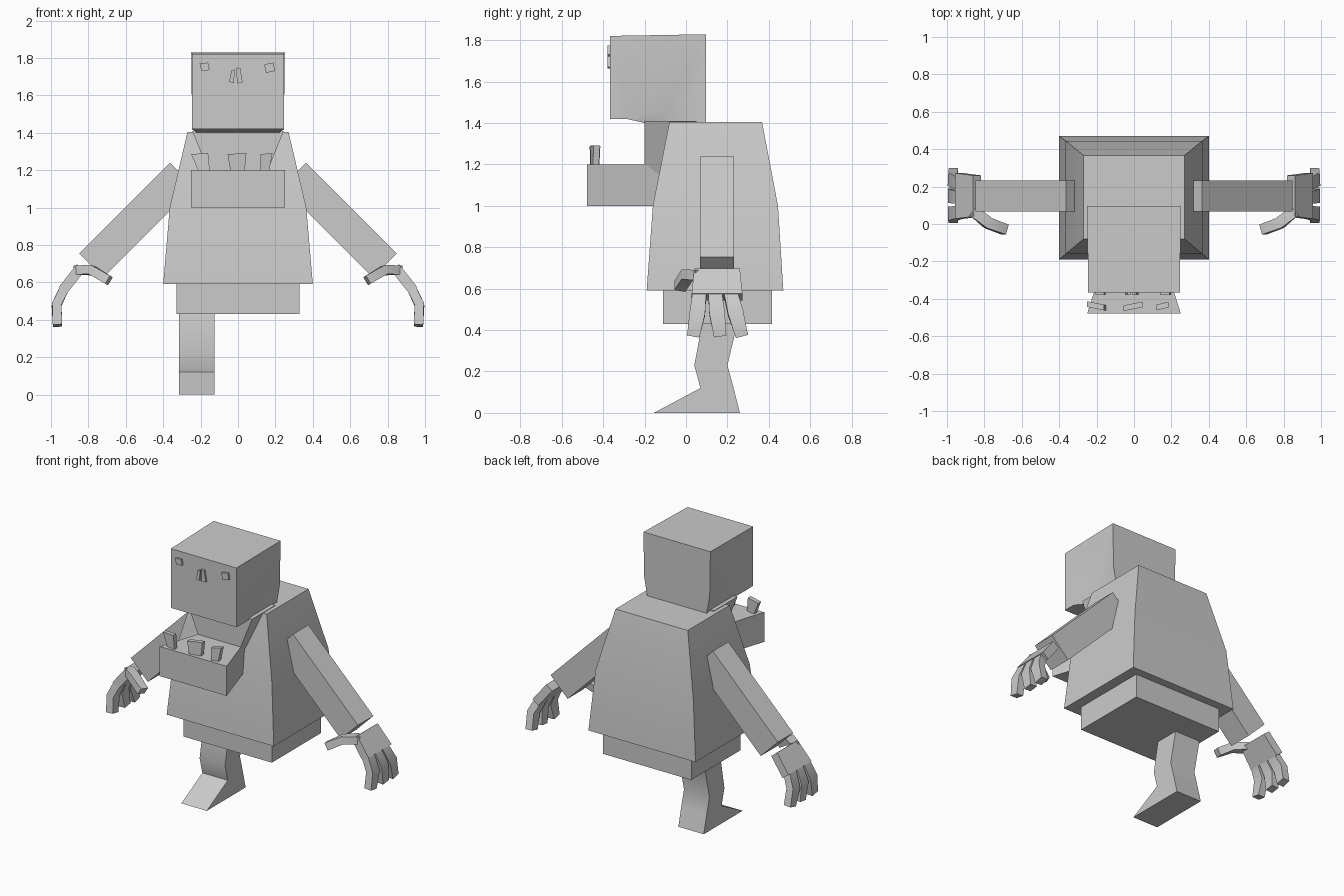
import bpy, bmesh, math
from mathutils import Vector

if "Cube" in bpy.data.objects:
    bpy.data.objects.remove(bpy.data.objects["Cube"])

grey = bpy.data.materials.new("plain grey")
grey.diffuse_color = (0.6, 0.6, 0.6, 1)
grey.use_nodes = True
grey.node_tree.nodes["Principled BSDF"].inputs["Base Color"].default_value = grey.diffuse_color


def make(name, verts, faces, angle=30):
    """Mesh object with outward normals and angle-limited smoothing."""
    bm = bmesh.new()
    vs = [bm.verts.new(v) for v in verts]
    for f in faces:
        bm.faces.new([vs[i] for i in f])
    bmesh.ops.recalc_face_normals(bm, faces=bm.faces)
    me = bpy.data.meshes.new(name)
    bm.to_mesh(me)
    bm.free()
    me.materials.append(grey)
    ob = bpy.data.objects.new(name, me)
    bpy.context.collection.objects.link(ob)
    bpy.ops.object.select_all(action='DESELECT')
    ob.select_set(True)
    bpy.context.view_layer.objects.active = ob
    bpy.ops.object.shade_smooth_by_angle(angle=math.radians(angle))
    return ob


def loft(name, rings, angle=30):
    """Skin a list of equal rings and cap both ends."""
    n = len(rings[0])
    verts = [p for r in rings for p in r]
    faces = [list(range(n)), list(range(len(verts) - n, len(verts)))]
    for k in range(len(rings) - 1):
        for i in range(n):
            j = (i + 1) % n
            faces.append([k*n + i, k*n + j, k*n + n + j, k*n + n + i])
    return make(name, verts, faces, angle)


def rect(hx, y0, y1, z):
    return [(-hx, y0, z), (hx, y0, z), (hx, y1, z), (-hx, y1, z)]


def limb(name, path, widths, thick, side):
    """Rectangular bar along a path, mirrored by side."""
    pts = [Vector(p) for p in path]
    rings = []
    for i, p in enumerate(pts):
        t = (pts[min(i + 1, len(pts) - 1)] - pts[max(i - 1, 0)]).normalized()
        across = (Vector((0, 1, 0)) - t * t.y).normalized()
        up = t.cross(across)
        w, h = across * widths[i] / 2, up * thick / 2
        rings.append([Vector((side * q.x, q.y, q.z)) for q in
                      (p - w - h, p + w - h, p + w + h, p - w + h)])
    return loft(name, rings)


def plate(name, outline, y, depth, lean=0):
    """Front-facing plate from an x,z outline; lean slides it in y along x."""
    mid = sum(x for x, z in outline) / len(outline)
    loft(name, [[(x, yy + lean * (x - mid), z) for x, z in outline]
                for yy in (y, y + depth)])


# torso and pelvis
loft("torso", [rect(0.40, -0.19, 0.47, 0.59), rect(0.365, -0.16, 0.444, 1.0),
               rect(0.27, -0.08, 0.367, 1.405)])
loft("pelvis", [rect(0.33, -0.11, 0.415, 0.43), rect(0.33, -0.11, 0.415, 0.60)])

# head: outline with an undercut cheek behind the face
half = [(0.245, -0.367, 1.82), (0.25, 0.097, 1.828), (0.245, 0.097, 1.53),
        (0.22, 0.097, 1.39), (0.22, -0.2, 1.40), (0.245, -0.28, 1.418),
        (0.245, -0.367, 1.42), (0.21, -0.09, 1.47)]
n = len(half)
cheek = [(0, 1, 5, 6), (1, 2, 7), (1, 7, 5), (7, 2, 3, 4), (5, 7, 4)]
faces = [list(f) for f in cheek] + [[i + n for i in f] for f in cheek]
faces += [[i, (i + 1) % 7, (i + 1) % 7 + n, i + n] for i in range(7)]
make("head", half + [(-x, y, z) for x, y, z in half], faces, 40)

# throat and lower jaw
loft("throat", [rect(0.14, -0.2, 0.05, 1.15), rect(0.245, -0.2, 0.05, 1.41)])
jaw = [(-0.25, -0.478), (0.25, -0.478), (0.13, -0.1), (-0.13, -0.1)]
loft("lower_jaw", [[(x, y, z) for x, y in jaw] for z in (1.0, 1.2)])

# teeth
for k, (x0, x1, b0, b1, lean) in enumerate([(-0.25, -0.16, -0.21, -0.15, -0.2),
                                            (-0.055, 0.045, -0.04, 0.035, 0.2),
                                            (0.12, 0.185, 0.12, 0.165, 0.25)]):
    plate(f"tooth_{k + 1}", [(x0, 1.285), (x1, 1.292), (b1, 1.19), (b0, 1.19)],
          -0.455, 0.03, lean)

# eyes and nostrils
plate("eye_left", [(-0.205, 1.77), (-0.16, 1.775), (-0.152, 1.735), (-0.195, 1.73)], -0.38, 0.02)
plate("eye_right", [(0.14, 1.765), (0.19, 1.775), (0.197, 1.73), (0.15, 1.72)], -0.38, 0.02)
plate("nostril_left", [(-0.035, 1.735), (-0.018, 1.738), (-0.022, 1.667), (-0.047, 1.672)], -0.38, 0.02)
plate("nostril_right", [(-0.008, 1.748), (0.012, 1.745), (0.025, 1.67), (-0.006, 1.662)], -0.38, 0.02)

# single leg with a pointed foot
leg = [[(0.08, 0.44), (0.25, 0.44)], [(0.04, 0.23), (0.2, 0.23)],
       [(0.07, 0.12), (0.23, 0.12)], [(-0.155, 0), (0.26, 0)]]
loft("leg", [[(-0.315, a[0], a[1]), (-0.125, a[0], a[1]),
              (-0.125, b[0], b[1]), (-0.315, b[0], b[1])] for a, b in leg], 40)

# arms and hands
for label, s in (("left", -1), ("right", 1)):
    limb(f"arm_{label}", [(0.30, 0.15, 1.175), (0.785, 0.15, 0.69)], [0.165] * 2, 0.18, s)
    limb(f"palm_{label}", [(0.84, 0.15, 0.68), (0.935, 0.15, 0.56)], [0.22, 0.245], 0.055, s)
    limb(f"thumb_{label}", [(0.86, 0.07, 0.665), (0.78, 0.005, 0.665), (0.69, -0.03, 0.61)],
         [0.06, 0.06, 0.055], 0.05, s)
    for k, (y0, y1, y2) in enumerate([(0.065, 0.055, 0.035), (0.14, 0.15, 0.165),
                                      (0.215, 0.24, 0.27)]):
        limb(f"finger_{label}_{k + 1}",
             [(0.925, y0, 0.575), (0.97, y1, 0.48), (0.965, y2, 0.37)],
             [0.065, 0.075, 0.06], 0.05, s)
